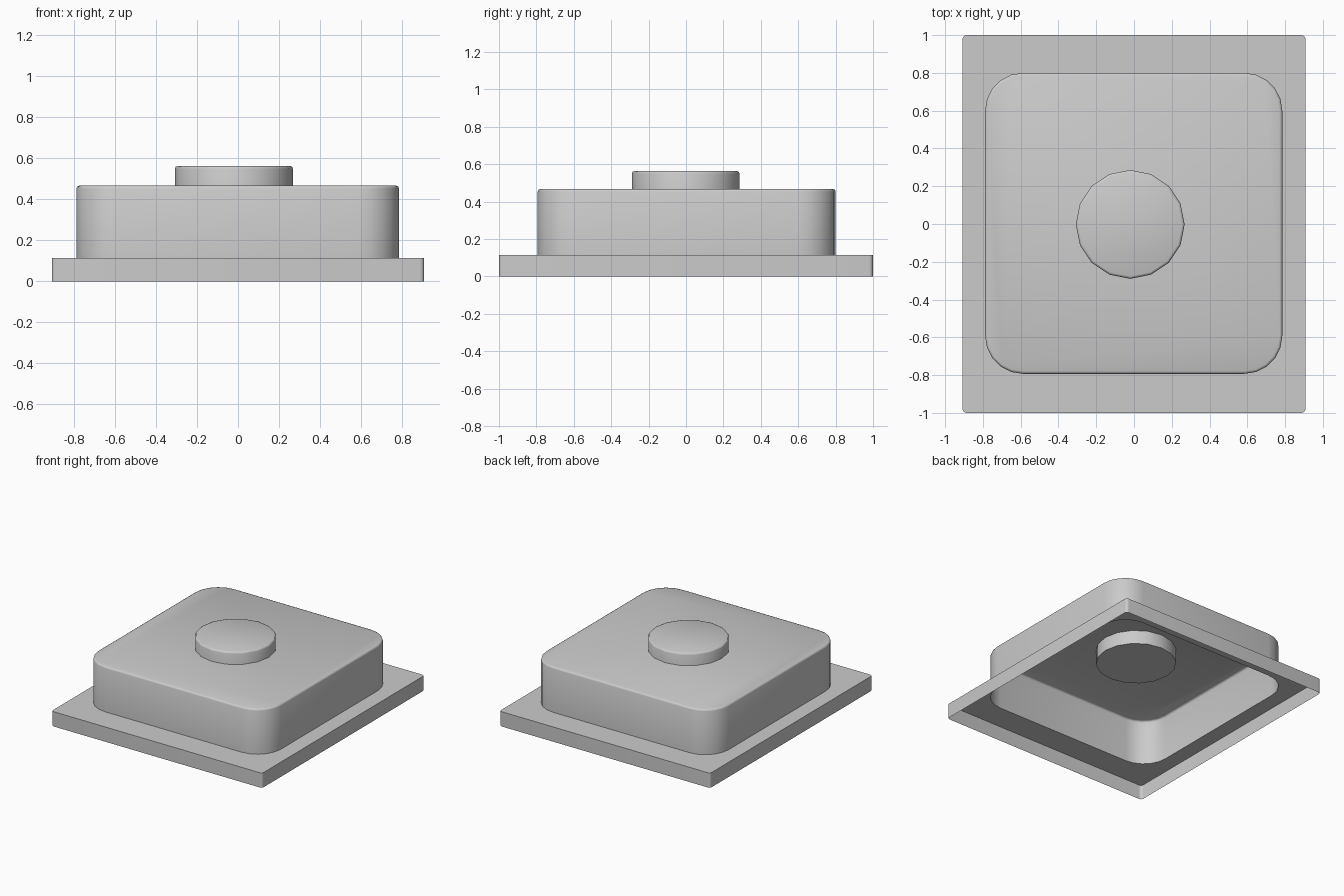
import bpy, math

if "Cube" in bpy.data.objects:
    bpy.data.objects.remove(bpy.data.objects["Cube"])


def rounded_rect(x0, x1, y0, y1, r, seg):
    """Counter-clockwise outline of a rectangle with rounded corners."""
    pts = []
    corners = [(x1 - r, y1 - r), (x0 + r, y1 - r), (x0 + r, y0 + r), (x1 - r, y0 + r)]
    for i, (cx, cy) in enumerate(corners):
        for k in range(seg + 1):
            a = math.pi / 2 * (i + k / seg)
            pts.append((cx + r * math.cos(a), cy + r * math.sin(a)))
    return pts


def circle(cx, cy, r, n):
    return [(cx + r * math.cos(2 * math.pi * i / n),
             cy + r * math.sin(2 * math.pi * i / n)) for i in range(n)]


def loft(name, loops, cap_top=True, cap_bottom=False, angle=None):
    """Skin a stack of (outline, z) loops, bottom to top."""
    n = len(loops[0][0])
    verts = [(x, y, z) for outline, z in loops for x, y in outline]
    faces = []
    for j in range(len(loops) - 1):
        for i in range(n):
            k = (i + 1) % n
            faces.append((j * n + i, j * n + k, (j + 1) * n + k, (j + 1) * n + i))
    if cap_top:
        faces.append(tuple(range((len(loops) - 1) * n, len(loops) * n)))
    if cap_bottom:
        faces.append(tuple(reversed(range(n))))
    mesh = bpy.data.meshes.new(name)
    mesh.from_pydata(verts, [], faces)
    obj = bpy.data.objects.new(name, mesh)
    bpy.context.collection.objects.link(obj)
    bpy.ops.object.select_all(action='DESELECT')
    obj.select_set(True)
    bpy.context.view_layer.objects.active = obj
    if angle is None:
        bpy.ops.object.shade_smooth()
    else:
        bpy.ops.object.shade_smooth_by_angle(angle=math.radians(angle))
    return obj


SEG = 5
PLATE_Z, BODY_Z, KNOB_Z = 0.115, 0.467, 0.563


def body_outline(inset=0.0):
    return rounded_rect(-0.788 + inset, 0.785 - inset, -0.793 + inset, 0.8 - inset,
                        0.2 - inset, SEG)


# Base flange: open skirt whose top is a rim around the housing opening
flange = rounded_rect(-0.908, 0.908, -1, 1, 0.022, SEG)
loft("base_flange", [(flange, 0), (flange, PLATE_Z), (body_outline(), PLATE_Z)],
     cap_top=False, angle=30)

# Hollow housing, open below, with a small softened top edge
loft("housing", [(body_outline(), PLATE_Z), (body_outline(), BODY_Z - 0.014),
                 (body_outline(0.004), BODY_Z - 0.004), (body_outline(0.014), BODY_Z)])

# Closed round button passing through the housing top
outer = circle(-0.02, -0.002, 0.288, 16)
loft("button", [(outer, 0.36), (outer, KNOB_Z - 0.014),
                (circle(-0.02, -0.002, 0.284, 16), KNOB_Z - 0.004),
                (circle(-0.02, -0.002, 0.274, 16), KNOB_Z)],
     cap_bottom=True, angle=50)
